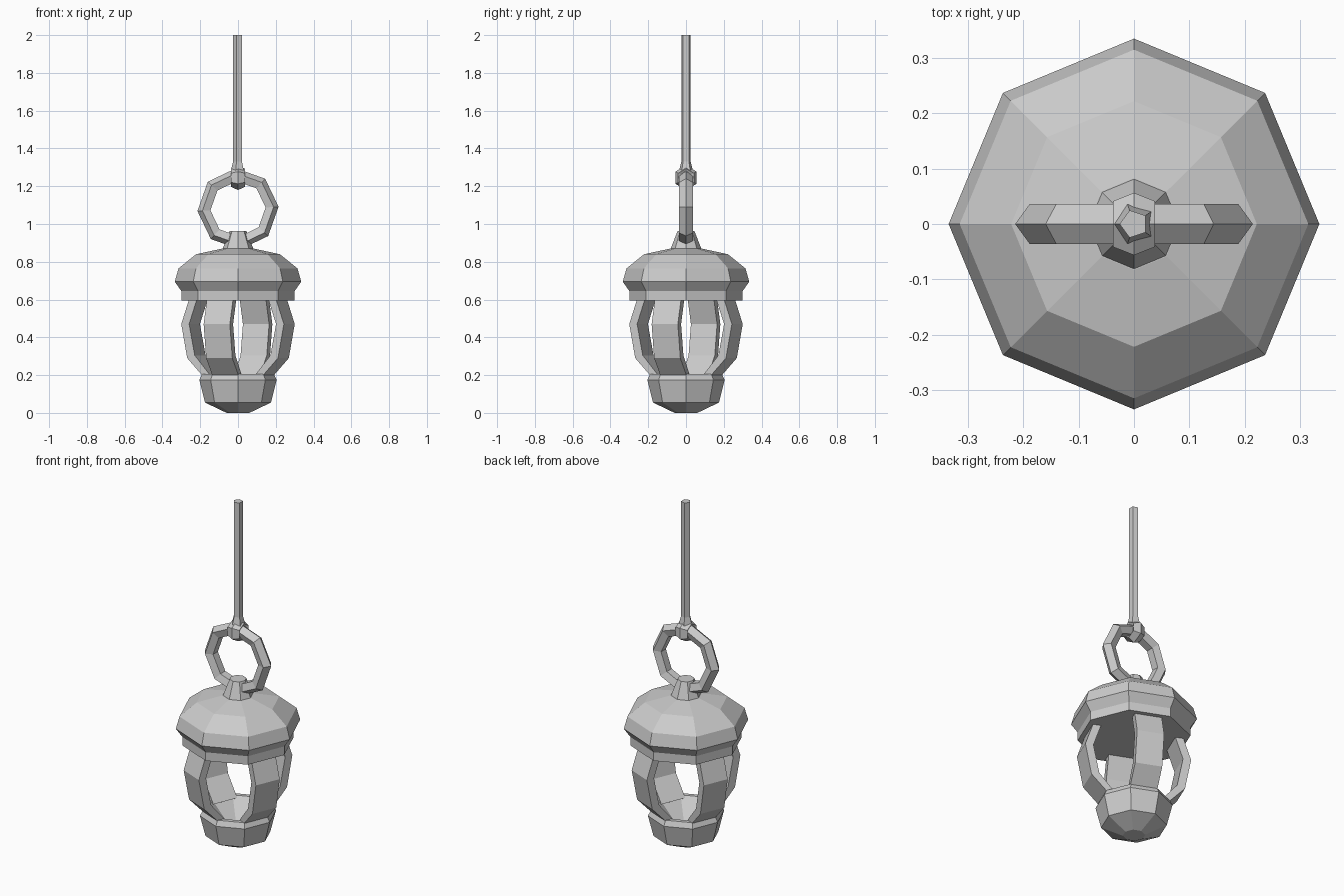
import bpy
from math import sin, cos, radians, tau
from mathutils import Matrix, Vector

if "Cube" in bpy.data.objects:
    bpy.data.objects.remove(bpy.data.objects["Cube"])


def make(name, verts, faces):
    mesh = bpy.data.meshes.new(name)
    mesh.from_pydata(verts, [], faces)
    mesh.update()
    obj = bpy.data.objects.new(name, mesh)
    bpy.context.collection.objects.link(obj)
    return obj


def lathe(name, profile, sides=8, start=0.0):
    """Turn a (radius, z) profile, listed from bottom outside, with both ends capped."""
    verts = [(r * cos(start + tau * i / sides), r * sin(start + tau * i / sides), z)
             for r, z in profile for i in range(sides)]
    faces = [(k * sides + i, k * sides + (i + 1) % sides,
              (k + 1) * sides + (i + 1) % sides, (k + 1) * sides + i)
             for k in range(len(profile) - 1) for i in range(sides)]
    last = (len(profile) - 1) * sides
    faces += [tuple(reversed(range(sides))), tuple(range(last, last + sides))]
    return make(name, verts, faces)


def link(name, major, minor, segments, z, matrix, start=0.0, tube=5):
    """Faceted ring lying in the local XZ plane."""
    verts = []
    for i in range(segments):
        a = start + tau * i / segments
        for j in range(tube):
            b = tau * j / tube
            r = major + minor * cos(b)
            verts.append(matrix @ Vector((r * cos(a), minor * sin(b), r * sin(a)))
                         + Vector((0, 0, z)))
    faces = []
    for i in range(segments):
        n = (i + 1) % segments
        for j in range(tube):
            m = (j + 1) % tube
            faces.append((i * tube + j, i * tube + m, n * tube + m, n * tube + j))
    return make(name, verts, faces)


# Base cup with a hollow bowl
lathe("base_cup", [(.06, 0), (.175, .055), (.205, .175), (.19, .205),
                   (.165, .205), (.06, .09)])

# Lid and the knob on top
lathe("lid", [(.30, .595), (.30, .645), (.335, .695), (.315, .765),
              (.222, .84), (.083, .87)])
lathe("lid_knob", [(.083, .865), (.045, .962)])

# Four bowed posts on alternate sides of the octagon
outer = [(.155, .178), (.26, .29), (.294, .47), (.25, .60)]
inner = [(.125, .195), (.217, .305), (.249, .47), (.205, .60)]
half = .075
for k in range(4):
    rot = Matrix.Rotation(radians(67.5 + 90 * k), 3, 'Z')
    verts, faces = [], []
    for (ro, zo), (ri, zi) in zip(outer, inner):
        verts += [rot @ Vector(p) for p in ((ro, -half, zo), (ro, half, zo),
                                            (ri, half, zi), (ri, -half, zi))]
    for s in range(3):
        for j in range(4):
            m = (j + 1) % 4
            faces.append((4 * s + j, 4 * s + m, 4 * s + 4 + m, 4 * s + 4 + j))
    faces += [(3, 2, 1, 0), (12, 13, 14, 15)]
    make(f"post_{k + 1}", verts, faces)

# Carrying ring
link("hanging_ring", .177, .038, 8, 1.08, Matrix.Identity(3), radians(3))

# Eye at the end of the rod, standing across the ring
across = Matrix.Rotation(radians(90), 3, 'Z')
link("rod_eye", .04, .025, 6, 1.245, Matrix.Diagonal((1.6, 1, 1)) @ across, radians(30))

# Rod flaring into the eye
lathe("rod", [(.04, 1.275), (.026, 1.33), (.026, 2.0)], 5, radians(180))
